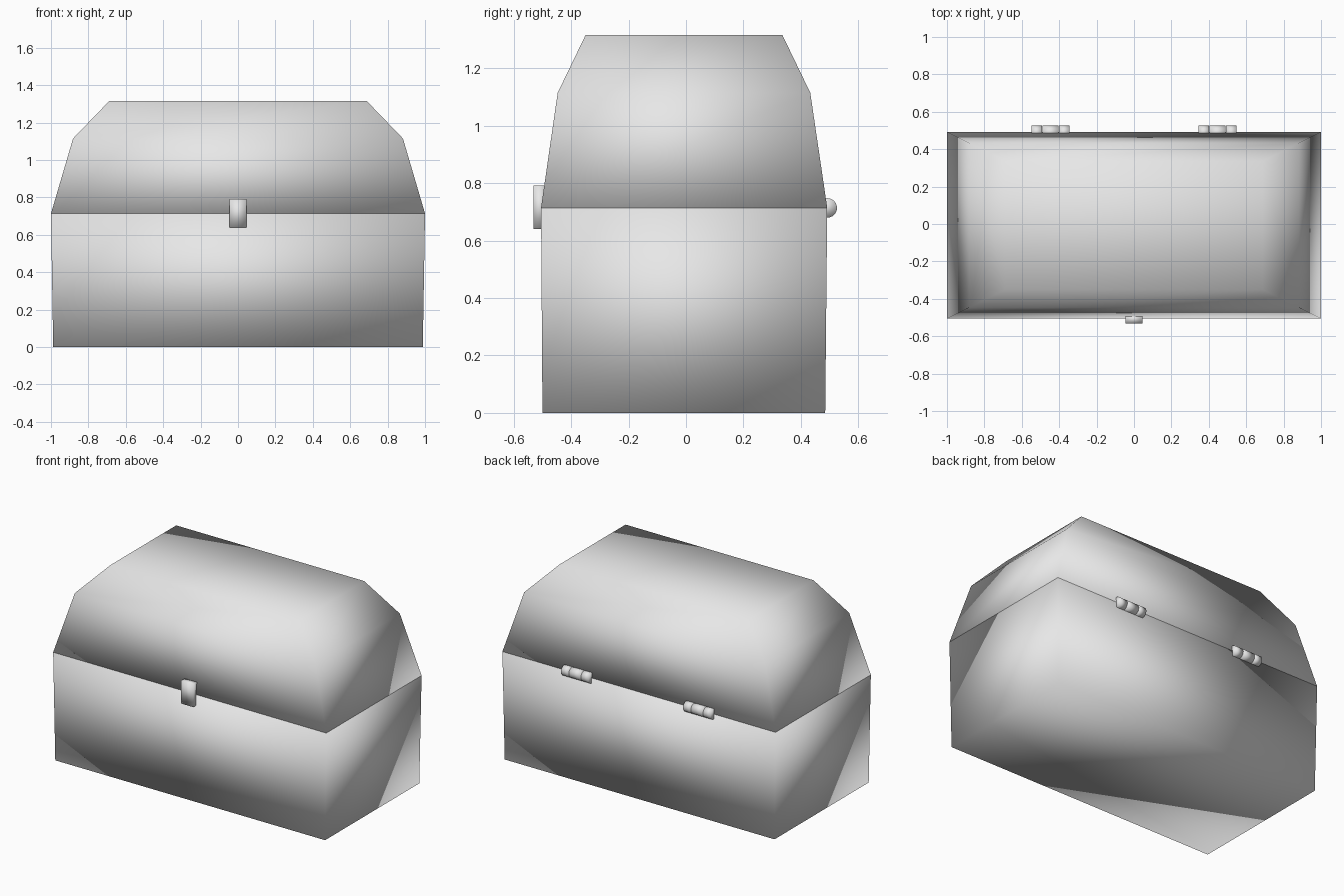
import bpy, bmesh, math
from mathutils import Matrix

if "Cube" in bpy.data.objects:
    bpy.data.objects.remove(bpy.data.objects["Cube"])

grey = bpy.data.materials.new("plain grey")
grey.diffuse_color = (0.8, 0.8, 0.8, 1)
grey.use_nodes = True
grey.node_tree.nodes["Principled BSDF"].inputs["Base Color"].default_value = grey.diffuse_color


def finish(name, bm):
    """Turn a bmesh into a fully smooth grey object."""
    bmesh.ops.recalc_face_normals(bm, faces=bm.faces[:])
    me = bpy.data.meshes.new(name)
    bm.to_mesh(me)
    bm.free()
    me.materials.append(grey)
    for p in me.polygons:
        p.use_smooth = True
    ob = bpy.data.objects.new(name, me)
    bpy.context.collection.objects.link(ob)
    return ob


def stacked_box(name, rings):
    """Closed solid from rectangular rings (half width, y front, y back, z)."""
    bm = bmesh.new()
    loops = []
    for hx, y0, y1, z in rings:
        corners = [(-hx, y0), (hx, y0), (hx, y1), (-hx, y1)]
        loops.append([bm.verts.new((x, y, z)) for x, y in corners])
    for a, b in zip(loops, loops[1:]):
        for i in range(4):
            j = (i + 1) % 4
            bm.faces.new((a[i], a[j], b[j], b[i]))
    bm.faces.new(loops[0][::-1])
    bm.faces.new(loops[-1])
    return finish(name, bm)


# Chest body, slightly wider at the rim
stacked_box("chest_base", [(0.988, -0.50, 0.485, 0), (1.0, -0.505, 0.492, 0.714)])

# Faceted lid, narrowing in two steps
stacked_box("chest_lid", [(1.0, -0.505, 0.492, 0.714),
                          (0.882, -0.447, 0.433, 1.115),
                          (0.688, -0.35, 0.336, 1.316)])

# Front clasp across the seam
stacked_box("clasp", [(0.045, -0.531, -0.488, 0.64), (0.045, -0.531, -0.488, 0.792)])

# Two hinges of three knuckles each on the back seam
for side, cx in (("left", -0.447), ("right", 0.447)):
    for part, x0, x1 in (("outer_a", -0.101, -0.045), ("middle", -0.043, 0.043),
                         ("outer_b", 0.045, 0.101)):
        bm = bmesh.new()
        place = Matrix.Translation((cx + (x0 + x1) / 2, 0.492, 0.714)) @ Matrix.Rotation(math.pi / 2, 4, 'Y')
        bmesh.ops.create_cone(bm, cap_ends=True, segments=24, radius1=0.034,
                              radius2=0.034, depth=x1 - x0, matrix=place)
        finish(f"hinge_{side}_{part}", bm)
